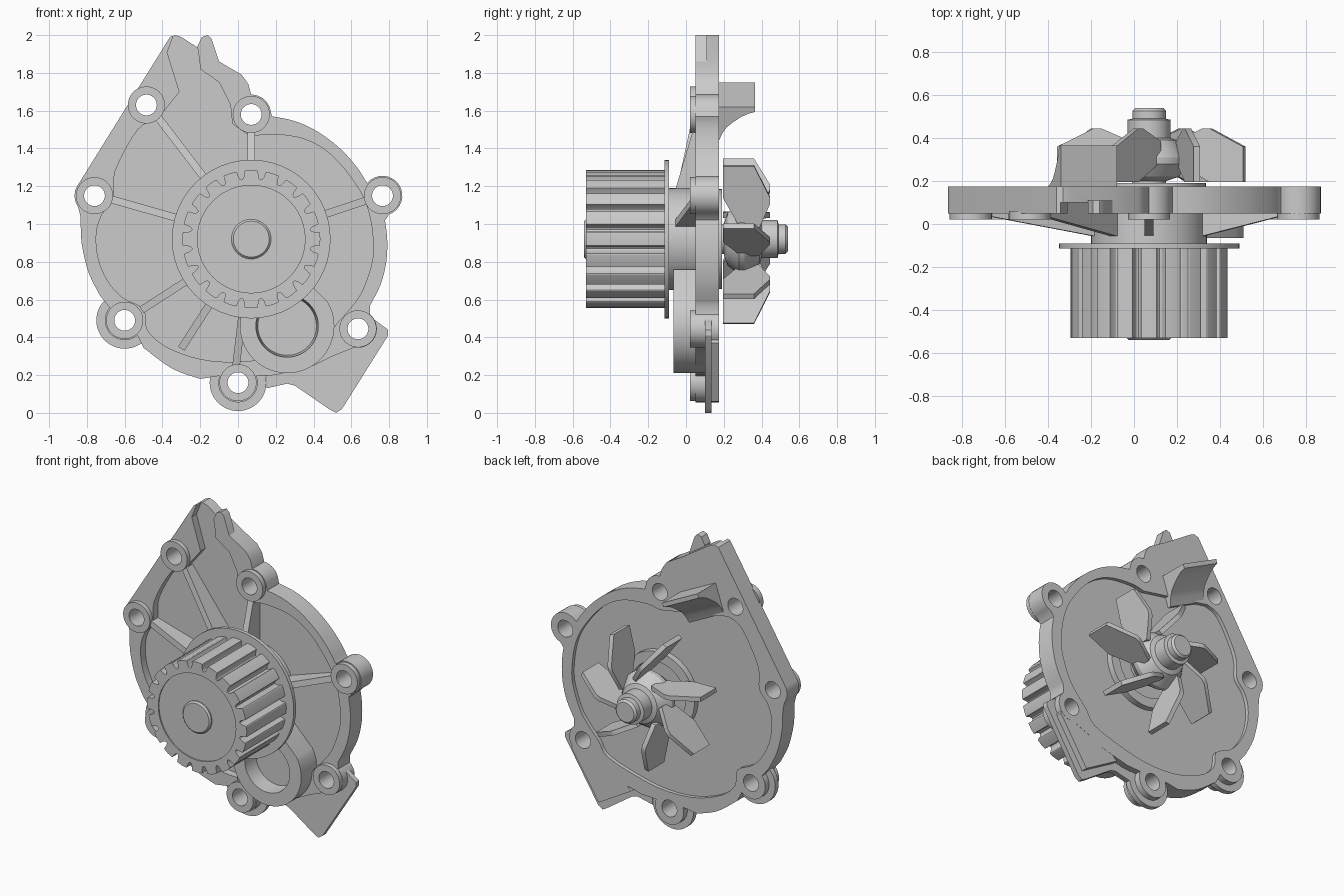
import bpy, bmesh
from math import cos, sin, radians, pi
from mathutils import Vector

if "Cube" in bpy.data.objects:
    bpy.data.objects.remove(bpy.data.objects["Cube"])

CX, CZ = 0.07, 0.92                                   # shaft axis
HOLES = [(-.485, 1.63), (.07, 1.58), (-.76, 1.15), (.765, 1.15),
         (-.6, .49), (0, .16), (.635, .445)]


def arc(cx, cz, r, a0, a1, n=16):
    angs = [radians(a0 + (a1 - a0) * i / n) for i in range(n + 1)]
    return [(cx + r * cos(a), cz + r * sin(a)) for a in angs]


def spline(pts, n=4):
    """Smooth Catmull-Rom run through the points."""
    p = [Vector(q) for q in [pts[0]] + pts + [pts[-1]]]
    out = []
    for i in range(1, len(p) - 2):
        a, b, c, d = p[i - 1:i + 3]
        for k in range(n):
            t = k / n
            v = .5 * (2 * b + (c - a) * t + (2 * a - 5 * b + 4 * c - d) * t * t
                      + (3 * b - a - 3 * c + d) * t ** 3)
            out.append((v.x, v.y))
    return out + [pts[-1]]


def make(name, bm):
    bmesh.ops.recalc_face_normals(bm, faces=bm.faces)
    me = bpy.data.meshes.new(name)
    bm.to_mesh(me)
    bm.free()
    ob = bpy.data.objects.new(name, me)
    bpy.context.collection.objects.link(ob)
    return ob


def prism(name, pts, vec):
    """Extrude a 3D polygon along a vector."""
    bm = bmesh.new()
    a = [bm.verts.new(p) for p in pts]
    b = [bm.verts.new(Vector(p) + Vector(vec)) for p in pts]
    bm.faces.new(a)
    bm.faces.new(b[::-1])
    for i in range(len(a)):
        j = (i + 1) % len(a)
        bm.faces.new((a[i], b[i], b[j], a[j]))
    return make(name, bm)


def plate(name, pts, y0, y1):
    """Flat plate with an x/z outline between two y levels."""
    return prism(name, [(x, y0, z) for x, z in pts], (0, y1 - y0, 0))


def lathe(name, prof, cx=CX, cz=CZ, n=48):
    """Revolve a closed (radius, y) profile about the y direction."""
    bm = bmesh.new()
    rings = [[bm.verts.new((cx + r * cos(2 * pi * i / n), y, cz + r * sin(2 * pi * i / n)))
              for i in range(n)] for r, y in prof if r > 0]
    closed = prof[0][0] > 0                            # profiles touching the axis get caps
    for k in range(len(rings) - (0 if closed else 1)):
        a, b = rings[k], rings[(k + 1) % len(rings)]
        for i in range(n):
            j = (i + 1) % n
            bm.faces.new((a[i], a[j], b[j], b[i]))
    if not closed:
        bm.faces.new(rings[0])
        bm.faces.new(rings[-1][::-1])
    return make(name, bm)


def tube(name, r0, r1, y0, y1, cx=CX, cz=CZ):
    return lathe(name, [(r0, y0), (r1, y0), (r1, y1), (r0, y1)], cx, cz)


def cut(ob, cutter):
    m = ob.modifiers.new("cut", 'BOOLEAN')
    m.operation, m.solver, m.object = 'DIFFERENCE', 'EXACT', cutter
    bpy.context.view_layer.objects.active = ob
    bpy.ops.object.modifier_apply(modifier=m.name)
    bpy.data.objects.remove(cutter)


# Cover plate outline, clockwise from the top peak
outline = ([(-.36, 1.99), (-.33, 2), (-.3, 1.99), (-.1, 1.86), (.02, 1.79), (.055, 1.74)]
           + arc(.07, 1.58, .105, 90, 20)
           + spline([(.18, 1.57), (.3, 1.545), (.42, 1.49), (.54, 1.4), (.63, 1.3), (.675, 1.23)])
           + arc(.765, 1.15, .105, 140, -70)
           + spline([(.778, 1.02), (.79, .92), (.785, .8), (.755, .68), (.7, .57)])
           + arc(.635, .445, .1, 50, -100)
           + [(.5, .3), (.4, .25), (.2, .2)]
           + arc(0, .16, .105, 20, -200)
           + spline([(-.2, .18), (-.35, .235), (-.5, .345)])
           + arc(-.6, .49, .105, -50, -220)
           + spline([(-.73, .62), (-.79, .74), (-.825, .88), (-.832, .97), (-.834, 1.04)])
           + arc(-.76, 1.15, .105, -145, -205))
cover = plate("cover_plate", outline, .05, .175)

# Front and back pockets
pocket = spline([(-.43, 1.55), (-.53, 1.5), (-.65, 1.28), (-.66, 1.13), (-.72, 1.05),
                 (-.75, .95), (-.74, .82), (-.69, .7), (-.61, .61), (-.5, .55), (-.48, .44),
                 (-.38, .35), (-.2, .285), (0, .27), (.2, .3), (.45, .38), (.52, .47),
                 (.6, .56), (.66, .65), (.71, .8), (.715, .92), (.69, 1.07), (.63, 1.2),
                 (.5, 1.36), (.35, 1.45), (.17, 1.475), (.07, 1.46)])
channel = [(-.03, 1.53), (-.04, 1.63), (-.1, 1.75), (-.2, 1.82), (-.22, 2.05),
           (-.32, 2.05), (-.375, 1.91), (-.31, 1.7)]
cut(cover, plate("front_pocket", pocket + channel, -.1, .1))
cut(cover, plate("back_pocket", pocket, .15, .3))
for x, z in HOLES:
    cut(cover, tube("bolt_hole", 0, .055, -.1, .3, x, z))

# Right-hand peak beside the top channel
plate("channel_rail", [(-.215, 1.94), (-.19, 1.99), (-.16, 2), (-.14, 1.98), (-.1, 1.86),
                       (-.06, 1.8), (-.198, 1.83)], .05, .11)

# Corner tab and thin flange around the bottom
tab = [(.28, .2), (.52, .06), (.72, .37), (.69, .5), (.6, .54), (.4, .3)]
rim = [(.15, .13), (.26, .155), (.3, .145), (.49, .015), (.52, 0), (.55, .02), (.795, .41),
       (.795, .44), (.7, .51), (.6, .54), (.4, .3), (.15, .22)]
for name, pts, y0, y1 in [("corner_tab", tab, .103, .174), ("tab_rim", rim, .101, .135)]:
    cut(plate(name, pts, y0, y1), tube("bolt_hole", 0, .055, -.1, .3, .635, .445))
for x, z in HOLES[4:6]:
    tube("boss_flange", .055, .15, .101, .135, x, z)

# Bolt bosses
for x, z in HOLES:
    tube("bolt_boss", .055, .098, .02, .06, x, z)

# Bearing hub with tensioner seat below it
tube("bearing_hub", 0, .27, -.09, .105)
tube("seal_ring", .2, .265, .14, .19)
seat = plate("tensioner_seat", arc(.26, .46, .25, 30, -190, 36) + [(.03, .72), (.3, .76)], -.065, .102)
cut(seat, lathe("seat_recess", [(0, -.2), (.165, -.2), (.165, -.06), (.155, .04), (0, .04)], .26, .46))

# Tapered ribs from the hub out to the rim
for x, z in [(.07, 1.49), (-.42, 1.56), (-.67, 1.13), (.68, 1.125), (-.51, .545),
             (-.3, .34), (-.01, .25)]:
    c, e = Vector((CX, 0, CZ)), Vector((x, 0, z))
    d = (e - c).normalized()
    s, side = c + d * .25, Vector((-d.z, 0, d.x)) * .02
    prof = [(s, -.06), (e, .035), (e, .105), (s, .105)]
    prism("rib", [p - side + Vector((0, y, 0)) for p, y in prof], side * 2)

# Toothed pulley, its flange and the shaft
teeth = []
for i in range(20):
    for f, r in [(-.32, .362), (-.28, .365), (0, .366), (.28, .365), (.32, .362),
                 (.36, .335), (.42, .322), (.5, .317), (.58, .322), (.64, .335)]:
        a = 2 * pi * (i + f) / 20
        teeth.append((CX + r * cos(a), CZ + r * sin(a)))
pulley = plate("pulley", teeth, -.53, -.11)
cut(pulley, tube("face_recess", 0, .285, -.6, -.522))
tube("pulley_flange", 0, .42, -.115, -.09)
lathe("shaft_front", [(0, -.54), (.095, -.54), (.105, -.53), (.105, -.4), (0, -.4)])
lathe("impeller_hub", [(0, .54), (.065, .54), (.078, .527), (.078, .49), (.1, .485), (.1, .4),
                       (.13, .39), (.185, .31), (.185, .28), (.14, .22), (.08, .2),
                       (.08, .1), (0, .1)])

# Seven swept impeller blades
for k in range(7):
    a = radians(73 + 360 / 7 * k)
    er, et = Vector((cos(a), 0, sin(a))), Vector((-sin(a), 0, cos(a)))
    side = (er * -.29 + et * .2).normalized() * .03
    prof = [(0, .29), (0, .385), (.4, .445), (.5, .445), (1, .36), (1, .195), (.5, .195)]
    prism("impeller_blade", [Vector((CX, y, CZ)) + er * (.15 + .2 * u) + et * .28 * u - side / 2
                             for u, y in prof], side)

# Curved volute tongue on the back
t, n = Vector((-.26, 0, .13)), Vector((-.3, 0, -.9))
prof = [(0, .14), (0, .365), (.03, .365), (.04, .33), (.06, .29), (.09, .25), (.12, .215),
        (.16, .19), (.21, .17), (.21, .14)]
prism("volute_tongue", [Vector((-.08, y, 1.62)) + n * s for s, y in prof], t)

# Smooth shading with sharp edges kept
bpy.ops.object.select_all(action='SELECT')
bpy.context.view_layer.objects.active = cover
bpy.ops.object.shade_smooth_by_angle(angle=radians(30))
